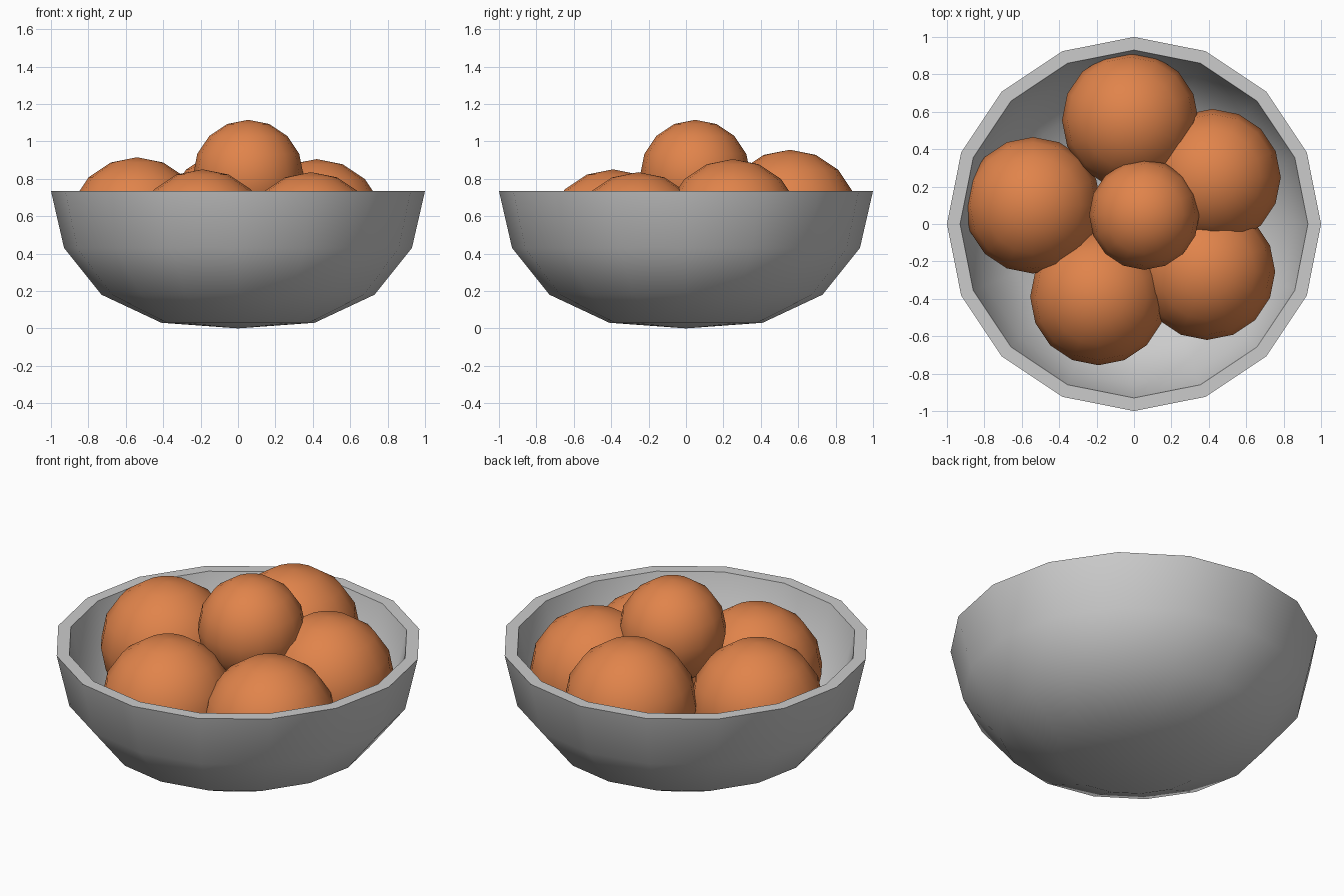
import bpy, math
from math import cos, sin, pi

if "Cube" in bpy.data.objects:
    bpy.data.objects.remove(bpy.data.objects["Cube"])

SEGMENTS = 16

orange = bpy.data.materials.new("orange_peel")
orange.diffuse_color = (0.75, 0.23, 0.07, 1)
orange.use_nodes = True
orange.node_tree.nodes["Principled BSDF"].inputs["Base Color"].default_value = orange.diffuse_color


def smooth(obj):
    bpy.ops.object.select_all(action='DESELECT')
    obj.select_set(True)
    bpy.context.view_layer.objects.active = obj
    bpy.ops.object.shade_smooth_by_angle(angle=math.radians(40))


def lathe(name, profile):
    """Revolve a profile that starts and ends on the z axis."""
    verts, rings, faces = [], [], []
    for r, z in profile:
        n = 1 if r == 0 else SEGMENTS
        rings.append([len(verts) + i for i in range(n)])
        verts += [(r * cos(2 * pi * i / SEGMENTS), r * sin(2 * pi * i / SEGMENTS), z)
                  for i in range(n)]
    for a, b in zip(rings, rings[1:]):
        for i in range(SEGMENTS):
            j = (i + 1) % SEGMENTS
            quad = [a[i % len(a)], a[j % len(a)], b[j % len(b)], b[i % len(b)]]
            faces.append(list(dict.fromkeys(quad)))
    mesh = bpy.data.meshes.new(name)
    mesh.from_pydata(verts, [], faces)
    obj = bpy.data.objects.new(name, mesh)
    bpy.context.collection.objects.link(obj)
    smooth(obj)
    return obj


def fruit(name, location, radius):
    bpy.ops.mesh.primitive_uv_sphere_add(segments=SEGMENTS, ring_count=8,
                                         radius=radius, location=location)
    obj = bpy.context.object
    obj.name = name
    obj.data.materials.append(orange)
    smooth(obj)


# Bowl: outer wall up to the flat rim, then the inner wall back down
lathe("bowl", [(0, 0), (0.41, 0.03), (0.73, 0.18), (0.93, 0.43), (1.0, 0.735),
               (0.93, 0.735), (0.86, 0.45), (0.68, 0.23), (0.38, 0.095), (0, 0.07)])

# Ring of five oranges
ring = [(-0.54, 0.10, 0.55), (-0.02, 0.555, 0.59), (0.42, 0.25, 0.54),
        (0.39, -0.255, 0.47), (-0.19, -0.39, 0.485)]
for i, pos in enumerate(ring):
    fruit(f"orange_{i + 1}", pos, 0.365)

# Smaller orange on top
fruit("top_orange", (0.055, 0.05, 0.82), 0.295)
